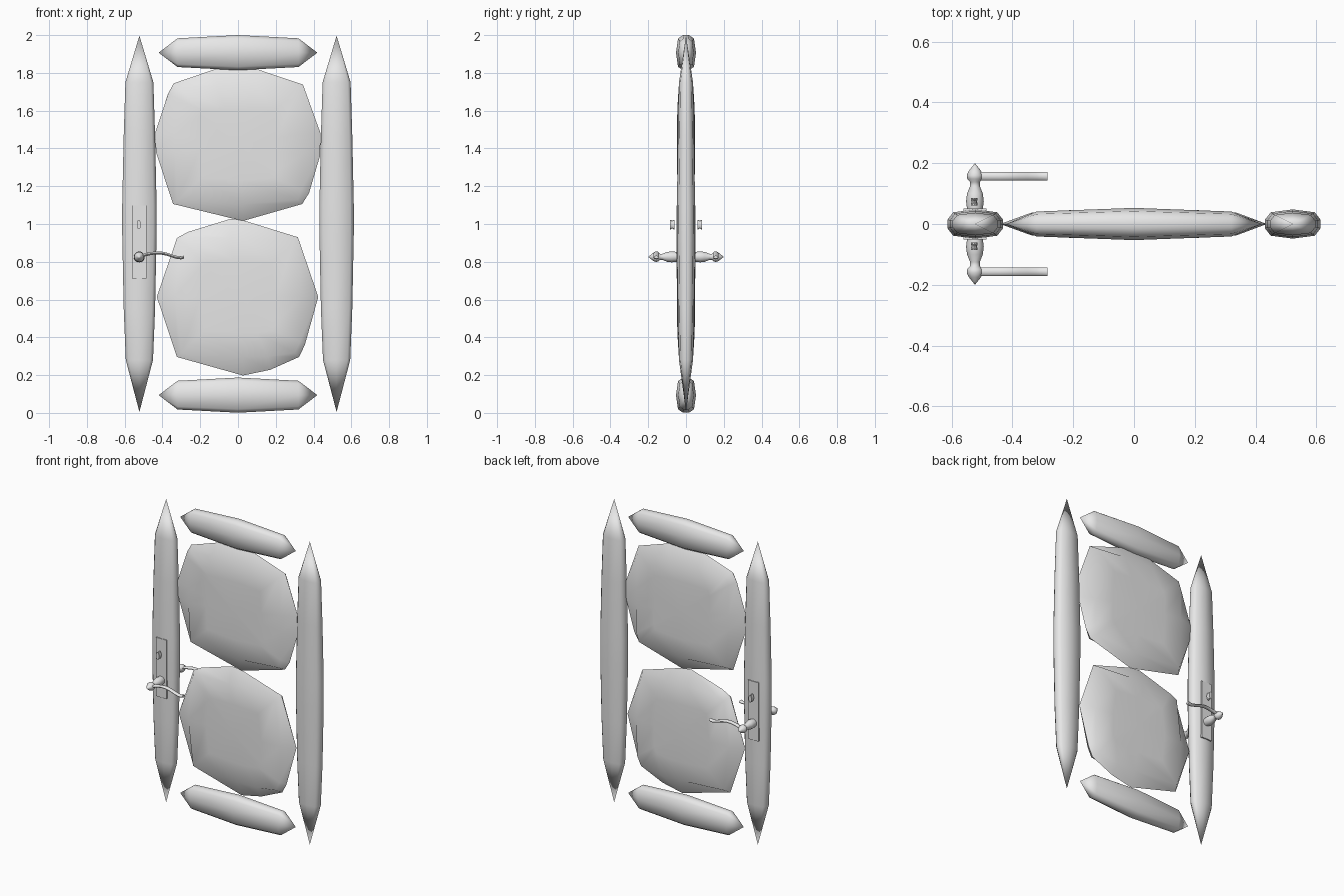
import bpy, bmesh, math
from mathutils import Vector

if "Cube" in bpy.data.objects:
    bpy.data.objects.remove(bpy.data.objects["Cube"])

grey = bpy.data.materials.new("pale_grey")
grey.use_nodes = True
colour = (0.8, 0.8, 0.8, 1)
grey.diffuse_color = colour
grey.node_tree.nodes["Principled BSDF"].inputs["Base Color"].default_value = colour


def loft(name, rings, angle=40):
    """Skin a list of rings; a ring of one point closes to a tip."""
    bm = bmesh.new()
    rows = [[bm.verts.new(p) for p in ring] for ring in rings]
    for a, b in zip(rows, rows[1:]):
        n = max(len(a), len(b))
        for i in range(n):
            j = (i + 1) % n
            quad = [a[i % len(a)], a[j % len(a)], b[j % len(b)], b[i % len(b)]]
            bm.faces.new(list(dict.fromkeys(quad)))
    for end in (rows[0], rows[-1]):
        if len(end) > 2:
            bm.faces.new(end)
    bmesh.ops.recalc_face_normals(bm, faces=bm.faces[:])
    mesh = bpy.data.meshes.new(name)
    bm.to_mesh(mesh)
    bm.free()
    mesh.materials.append(grey)
    obj = bpy.data.objects.new(name, mesh)
    bpy.context.collection.objects.link(obj)
    bpy.ops.object.select_all(action="DESELECT")
    obj.select_set(True)
    bpy.context.view_layer.objects.active = obj
    bpy.ops.object.shade_smooth_by_angle(angle=math.radians(angle))
    return obj


def ellipse(centre, u, v, n=12):
    c, u, v = Vector(centre), Vector(u), Vector(v)
    steps = [math.tau * i / n for i in range(n)]
    return [c + u * math.cos(t) + v * math.sin(t) for t in steps]


# Rounded cross-section shared by the frame members
SECTION = [(1, .3), (.8, .8), (0, 1), (-.8, .8), (-1, .3),
           (-1, -.3), (-.8, -.8), (0, -1), (.8, -.8), (1, -.3)]


def spindle(name, stations, place):
    """Pointed bar: stations are (position, half width, half depth)."""
    rings = []
    for t, w, d in stations:
        section = SECTION if w else [(0, 0)]
        rings.append([place(t, w * a, d * b) for a, b in section])
    return loft(name, rings, 75)


# Upright stiles
stile = [(.005, 0, 0), (.28, .072, .037), (.55, .083, .043), (.95, .091, .048),
         (1.1, .091, .048), (1.47, .083, .043), (1.75, .074, .037), (1.997, 0, 0)]
for side, x in (("left", .522), ("right", -.522)):
    spindle(side + "_stile", stile, lambda t, w, d: (x + w, d, t))

# Top and bottom rails
rail = [(-.42, 0, 0), (-.32, .076, .041), (0, .093, .053),
        (.32, .076, .041), (.42, 0, 0)]
for end, z in (("top", 1.907), ("bottom", .094)):
    spindle(end + "_rail", rail, lambda t, w, d: (t, d, z + w))


def clamp(value, limit):
    return max(-limit, min(limit, value))


# Pillowed panels: squarish faces, tapering to a thin bulging rim
def panel(name, outline, cz):
    def face(scale, y):
        return [(clamp(x * .93, .335) * scale, y, cz + clamp((z - cz) * .93, .315) * scale)
                for x, z in outline]
    rim = [(x, 0, z) for x, z in outline]
    loft(name, [[(0, -.048, cz)], face(.6, -.046), face(1, -.038), rim,
                face(1, .038), face(.6, .046), [(0, .048, cz)]], 50)


panel("upper_panel", [(-.12, 1.82), (-.34, 1.745), (-.37, 1.69), (-.44, 1.48), (-.434, 1.38),
                      (-.344, 1.106), (.026, 1.016), (.34, 1.106), (.376, 1.164),
                      (.434, 1.36), (.437, 1.48), (.344, 1.738), (.106, 1.818)], 1.42)
panel("lower_panel", [(-.04, 1.027), (-.265, .958), (-.323, .926), (-.43, .614),
                      (-.323, .296), (.026, .198), (.17, .228), (.323, .296),
                      (.354, .36), (.425, .614), (.317, .93), (.026, 1.02)], .613)

# Handle set on both faces of the right stile
hx, hz = -.523, .826
knob = [(.03, .024), (.05, .026), (.075, .029), (.1, .026), (.125, .016), (.138, .016),
        (.148, .025), (.16, .027), (.175, .02), (.19, .008)]
wave = [(-.52, .828), (-.48, .84), (-.44, .847), (-.41, .847), (-.38, .841),
        (-.35, .831), (-.32, .822), (-.3, .821), (-.285, .825)]
for face, s in (("front", -1), ("back", 1)):
    plate = [(hx + a * .038, .905 + b * .193) for a, b in ((-1, -1), (1, -1), (1, 1), (-1, 1))]
    loft(face + "_handle_plate", [[(x, s * y, z) for x, z in plate] for y in (.03, .051)], 30)
    loft(face + "_handle_spindle",
         [ellipse((hx, s * y, hz), (r, 0, 0), (0, 0, r)) for y, r in knob]
         + [[(hx, s * .2, hz)]], 60)
    loft(face + "_lever",
         [ellipse((x, s * .157, z), (0, .014, 0), (0, 0, .008), 8) for x, z in wave], 60)
    # Waisted oval lock barrel
    loft(face + "_lock",
         [ellipse((-.525, s * y, .997), (.011 * k, 0, 0), (0, 0, .025 * k))
          for y, k in ((.061, 1), (.067, 1), (.071, .85), (.076, .85), (.08, 1), (.086, 1))], 30)
